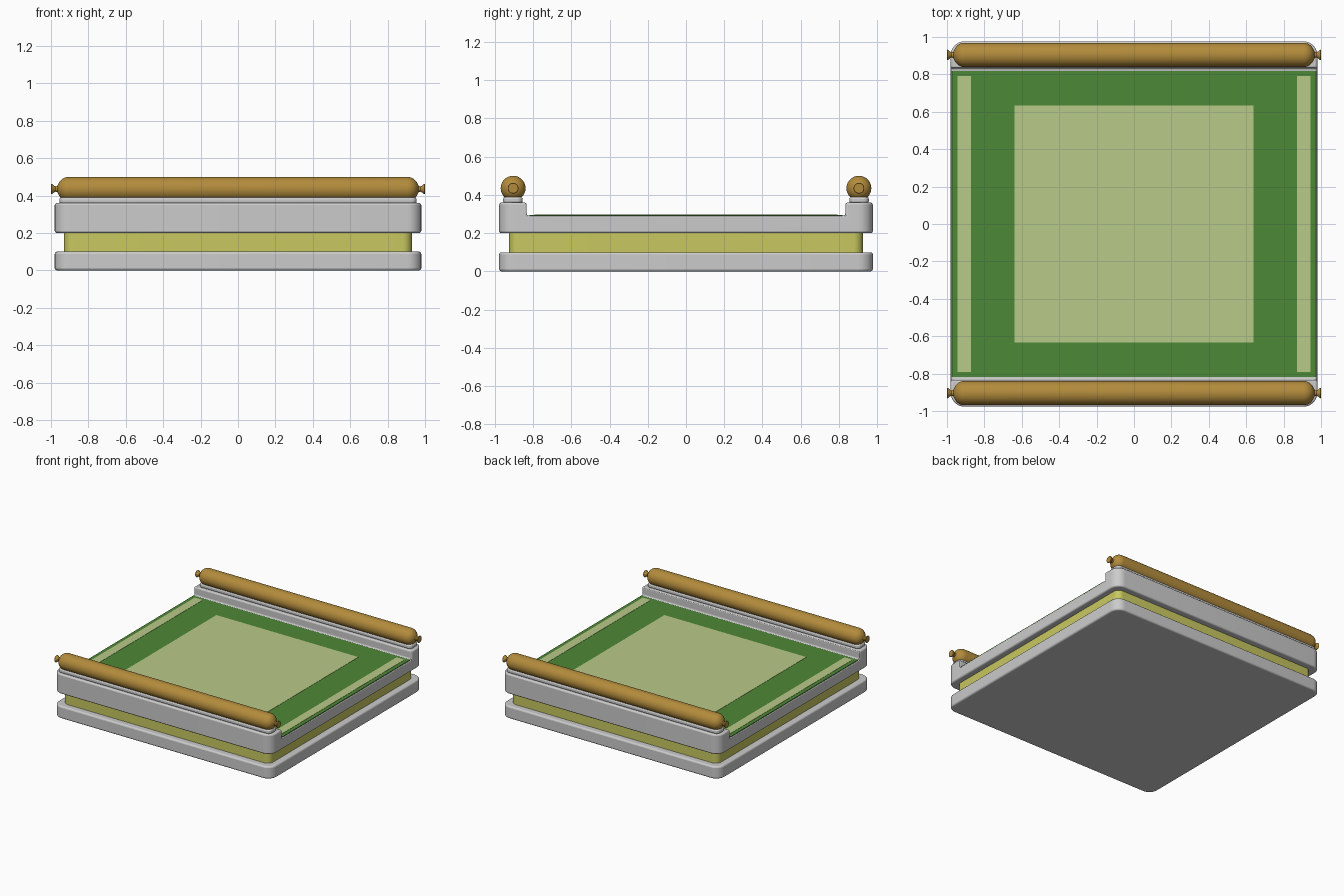
import bpy, bmesh, math
from mathutils import Matrix, Vector

if "Cube" in bpy.data.objects:
    bpy.data.objects.remove(bpy.data.objects["Cube"])


def material(name, rgb):
    m = bpy.data.materials.new(name)
    m.diffuse_color = (*rgb, 1)
    m.use_nodes = True
    m.node_tree.nodes["Principled BSDF"].inputs["Base Color"].default_value = m.diffuse_color
    return m


GREEN = material("green", (0.076, 0.246, 0.037))
PALE = material("pale_green", (0.485, 0.597, 0.254))
YELLOW = material("yellow", (0.58, 0.58, 0.12))
BROWN = material("brown", (0.45, 0.26, 0.045))


def finish(bm, name, mat=None):
    bmesh.ops.recalc_face_normals(bm, faces=bm.faces)
    me = bpy.data.meshes.new(name)
    bm.to_mesh(me)
    bm.free()
    ob = bpy.data.objects.new(name, me)
    bpy.context.collection.objects.link(ob)
    if mat:
        me.materials.append(mat)
    return ob


def smooth(ob):
    bpy.ops.object.select_all(action='DESELECT')
    bpy.context.view_layer.objects.active = ob
    ob.select_set(True)
    bpy.ops.object.shade_smooth_by_angle(angle=math.radians(35))


def slab(name, hx, hy, z0, z1, radius=0, mat=None, cy=0):
    """Vertical prism with a rounded rectangle outline."""
    bm = bmesh.new()
    bmesh.ops.create_cube(bm, size=1, matrix=Matrix.Translation((0, cy, (z0 + z1) / 2))
                          @ Matrix.Diagonal((2 * hx, 2 * hy, z1 - z0, 1)))
    if radius:
        corners = [e for e in bm.edges if abs(e.verts[0].co.z - e.verts[1].co.z) > 1e-5]
        bmesh.ops.bevel(bm, geom=corners, offset=radius, segments=8, profile=0.5, affect='EDGES')
    return finish(bm, name, mat)


def soften(ob, width):
    b = ob.modifiers.new("soft_edges", 'BEVEL')
    b.width, b.segments = width, 3
    b.limit_method, b.angle_limit = 'ANGLE', math.radians(40)
    smooth(ob)


# Stacked layers of the bed
soften(slab("base_plate", 0.98, 0.977, 0, 0.1, 0.075), 0.012)
smooth(slab("middle_layer", 0.93, 0.925, 0.095, 0.205, 0.05, YELLOW))

# Upper tray: full-height block with the wide channel cut out
tray = slab("upper_tray", 0.98, 0.977, 0.2, 0.36, 0.075)
cutter = slab("channel_cutter", 1.2, 0.833, 0.292, 0.6)
cut = tray.modifiers.new("channel", 'BOOLEAN')
cut.operation, cut.object, cut.solver = 'DIFFERENCE', cutter, 'EXACT'
cutter.hide_render = True
cutter.hide_set(True)
soften(tray, 0.011)

# Green mat with its paler panels
slab("mat", 0.974, 0.818, 0.285, 0.296, 0, GREEN)
slab("mat_centre_panel", 0.638, 0.634, 0.29, 0.298, 0, PALE)
for side, sx in (("left", -1), ("right", 1)):
    strip = slab("mat_strip_" + side, 0.036, 0.792, 0.29, 0.298, 0, PALE)
    strip.location.x = sx * 0.907

# Bolster rolls on their ledges: half profile as (x, radius), mirrored and spun
arc = [(0.905 + 0.06 * math.sin(a), 0.005 + 0.06 * math.cos(a))
       for a in (math.radians(10 * i) for i in range(8))]
knob = [(0.966, 0.016), (0.975, 0.014), (0.984, 0.018), (0.991, 0.025),
        (0.996, 0.028), (1.0, 0.026), (1.0, 0)]
half = arc + knob
profile = [(-x, r) for x, r in reversed(half)] + half

for end, sy in (("front", -1), ("back", 1)):
    soften(slab("ledge_" + end, 0.955, 0.051, 0.355, 0.39, 0.03, None, sy * 0.905), 0.012)
    bm = bmesh.new()
    vs = [bm.verts.new((x, 0, r)) for x, r in profile]
    es = [bm.edges.new(p) for p in zip(vs, vs[1:])]
    bmesh.ops.spin(bm, geom=vs + es, cent=Vector(), axis=(1, 0, 0),
                   angle=math.tau, steps=40, use_duplicate=False)
    bmesh.ops.remove_doubles(bm, verts=bm.verts, dist=1e-5)
    roll = finish(bm, "bolster_" + end, BROWN)
    roll.location = (0, sy * 0.904, 0.435)
    smooth(roll)
